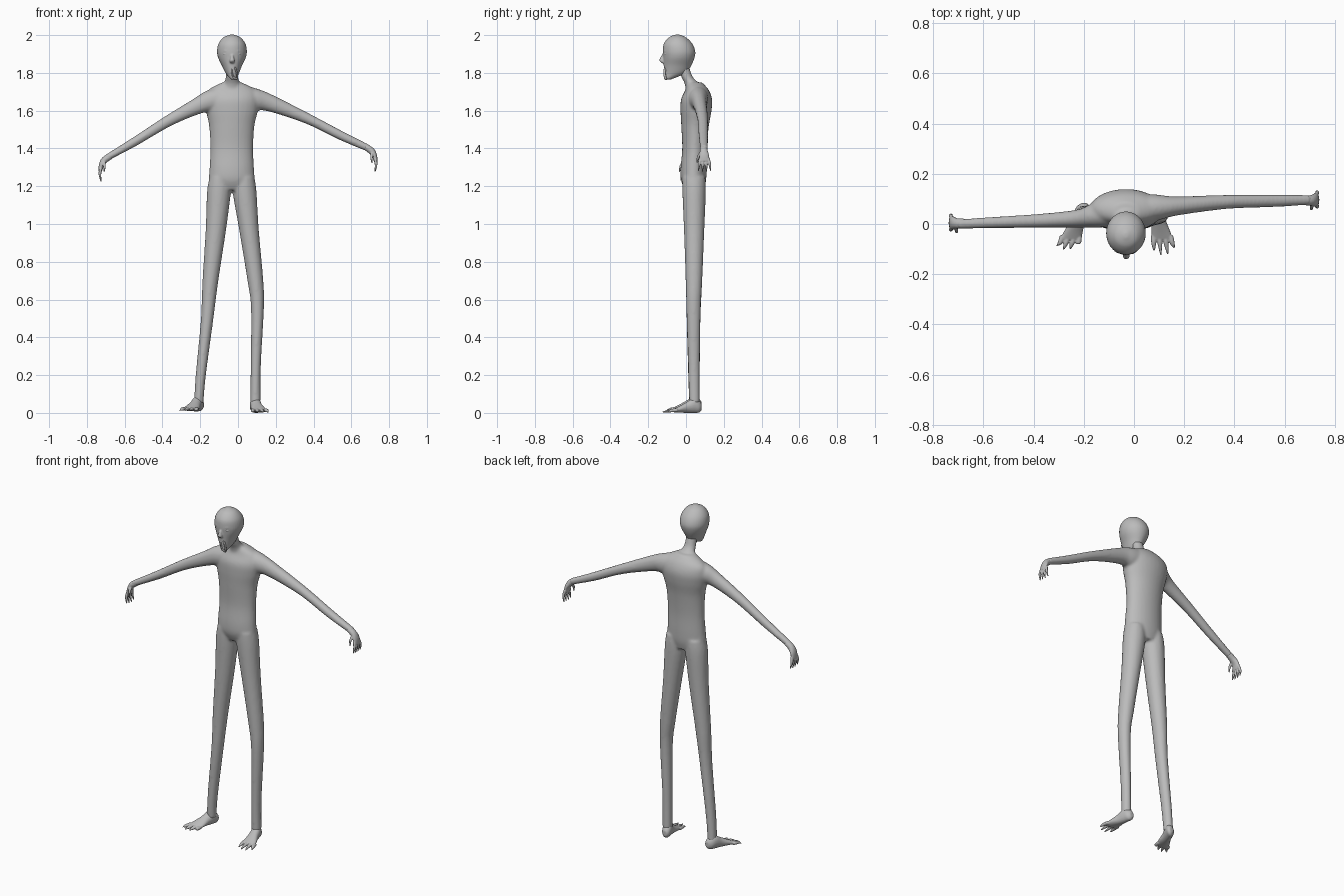
import bpy, bmesh, math
from mathutils import Vector

X, Y, Z = Vector((1, 0, 0)), Vector((0, 1, 0)), Vector((0, 0, 1))
skin = bpy.data.materials.new("grey_skin")
skin.diffuse_color = (0.5, 0.5, 0.5, 1)


def spline(rows, steps):
    """Smooth curve through section rows (x, y, z, half width, half depth)."""
    out = []
    for i in range(len(rows) - 1):
        p = [rows[max(i - 1, 0)], rows[i], rows[i + 1], rows[min(i + 2, len(rows) - 1)]]
        for s in range(steps):
            t = s / steps
            out.append([0.5 * (2 * b + (c - a) * t + (2 * a - 5 * b + 4 * c - d) * t * t
                               + (3 * b - a - 3 * c + d) * t ** 3) for a, b, c, d in zip(*p)])
    return out + [list(rows[-1])]


def loft(bm, rows, hint, normal=None, sides=24, steps=5):
    """Closed tube of elliptical sections; hint is the width direction."""
    rows = spline(rows, steps)
    pts = [Vector(r[:3]) for r in rows]
    rings = []
    for i, r in enumerate(rows):
        n = normal or (pts[min(i + 1, len(pts) - 1)] - pts[max(i - 1, 0)]).normalized()
        u = (hint - n * hint.dot(n)).normalized()
        v = n.cross(u)
        a, b = max(r[3], 0.001), max(r[4], 0.001)
        rings.append([bm.verts.new(pts[i] + u * a * math.cos(k * math.tau / sides)
                                   + v * b * math.sin(k * math.tau / sides)) for k in range(sides)])
    for lo, hi in zip(rings, rings[1:]):
        for k in range(sides):
            j = (k + 1) % sides
            bm.faces.new((lo[k], lo[j], hi[j], hi[k]))
    bm.faces.new(rings[0][::-1])
    bm.faces.new(rings[-1])


def finish(name, bm, voxel, smooth=4):
    """Fuse the overlapping tubes into one soft skin."""
    bmesh.ops.recalc_face_normals(bm, faces=bm.faces)
    me = bpy.data.meshes.new(name)
    bm.to_mesh(me)
    bm.free()
    me.materials.append(skin)
    me.polygons.foreach_set("use_smooth", [True] * len(me.polygons))
    ob = bpy.data.objects.new(name, me)
    bpy.context.collection.objects.link(ob)
    rm = ob.modifiers.new("fuse", 'REMESH')
    rm.mode, rm.voxel_size, rm.use_smooth_shade = 'VOXEL', voxel, True
    sm = ob.modifiers.new("soften", 'SMOOTH')
    sm.factor, sm.iterations = 0.5, smooth
    return ob


# torso, neck, arms and legs
bm = bmesh.new()
loft(bm, [(-.033, .045, 1.18, .10, .05), (-.033, .04, 1.23, .12, .066), (-.033, .04, 1.29, .118, .069),
          (-.033, .045, 1.40, .113, .065), (-.033, .048, 1.52, .120, .073), (-.032, .053, 1.60, .138, .082),
          (-.032, .056, 1.66, .145, .082), (-.032, .058, 1.71, .125, .062), (-.032, .045, 1.75, .05, .04)],
     X, Z, 32)
loft(bm, [(-.032, .05, 1.70, .06, .05), (-.032, .03, 1.745, .042, .038), (-.032, .005, 1.78, .033, .030),
          (-.032, -.015, 1.84, .033, .03)], X, Z)
loft(bm, [(-.06, .05, 1.665, .06, .07), (-.15, .035, 1.65, .05, .058), (-.22, .022, 1.622, .036, .043),
          (-.37, .013, 1.545, .028, .030), (-.55, .006, 1.434, .023, .024), (-.70, .0, 1.348, .019, .017)], Y)
loft(bm, [(.0, .06, 1.67, .06, .07), (.09, .066, 1.658, .052, .060), (.17, .072, 1.64, .038, .045),
          (.37, .088, 1.557, .028, .028), (.55, .092, 1.466, .025, .024), (.70, .096, 1.397, .02, .018)], Y)
loft(bm, [(-.095, .042, 1.25, .055, .06), (-.101, .043, 1.17, .063, .062), (-.117, .043, .97, .054, .054),
          (-.146, .042, .70, .042, .044), (-.163, .040, .50, .033, .037), (-.197, .042, .20, .027, .031),
          (-.208, .045, .05, .025, .028)], X, Z)
loft(bm, [(.032, .042, 1.25, .055, .06), (.035, .043, 1.17, .063, .062), (.058, .043, .97, .052, .054),
          (.092, .042, .70, .042, .044), (.103, .040, .55, .034, .038), (.094, .042, .25, .027, .031),
          (.092, .045, .05, .027, .028)], X, Z)
finish("body", bm, 0.008)

# head with brow, nose and chin
bm = bmesh.new()
loft(bm, [(-.032, -.045, 2.003, .008, .01), (-.032, -.045, 1.988, .045, .045), (-.032, -.042, 1.955, .071, .075),
          (-.032, -.037, 1.915, .079, .086), (-.032, -.038, 1.88, .073, .083), (-.032, -.045, 1.84, .054, .073),
          (-.030, -.057, 1.80, .036, .058), (-.026, -.088, 1.772, .018, .026), (-.026, -.095, 1.764, .008, .01)],
     X, Z, 36)
loft(bm, [(-.031, -.112, 1.905, .006, .008), (-.031, -.124, 1.882, .009, .012),
          (-.031, -.127, 1.862, .014, .013), (-.031, -.112, 1.848, .009, .006)], X, Z, 16)
for s in (-1, 1):
    loft(bm, [(-.032 + s * .012, -.118, 1.909, .004, .004), (-.032 + s * .036, -.106, 1.917, .008, .005),
              (-.032 + s * .062, -.082, 1.915, .004, .004)], Y, None, 12)
finish("head", bm, 0.004, 3)

# almond eyes below the brow
for side, s in (("left", 1), ("right", -1)):
    bm = bmesh.new()
    loft(bm, [(-.032 + s * .018, -.114, 1.895, .001, .001), (-.032 + s * .036, -.105, 1.899, .009, .008),
              (-.032 + s * .056, -.088, 1.903, .001, .001)], Y, None, 16)
    finish(side + "_eye", bm, 0.0015, 1)

# open oval mouth, lips tilted a little to one side
bm = bmesh.new()
lips = []
for k in range(25):
    a = k * math.tau / 24
    px, pz = .013 * math.cos(a), .034 * math.sin(a)
    lips.append((-.019 + px - pz * .22, -.110 - .004 * math.cos(a * 2), 1.800 + pz, .007, .005))
loft(bm, lips, Y, None, 10, 2)
finish("lips", bm, 0.0025, 2)


def hand(name, wrist, s, drop):
    """Palm hanging from the wrist with four pointed fingers and a thumb."""
    w = Vector(wrist)
    at = lambda x, y, z, a, b: (w.x + s * x, w.y + y, w.z - z, a, b)
    bm = bmesh.new()
    loft(bm, [at(-.02, 0, -.01, .019, .017), at(.010, 0, .010, .021, .018), at(.027, .002, .035, .026, .014),
              at(.034, .003, .068 * drop, .028, .010)], Y, None, 16)
    for i in range(4):
        y = -.019 + i * .0145
        loft(bm, [at(.031, y, .055 * drop, .008, .008), at(.036, y * 1.3, .085 * drop, .0075, .0075),
                  at(.030, y * 1.5, .128 * drop - .004 * abs(i - 1.5), .0025, .003)], Y, None, 10)
    loft(bm, [at(.015, -.012, .02, .009, .008), at(.012, -.03, .045, .007, .007),
              at(.014, -.036, .075, .003, .003)], Y, None, 10)
    finish(name, bm, 0.003, 2)


hand("right_hand", (-.695, .002, 1.35), -1, 1.0)
hand("left_hand", (.695, .094, 1.398), 1, .97)


def foot(name, x, lean, reach, lift):
    """Heel, arch and ball with four splayed toes."""
    bm = bmesh.new()
    row = lambda y, z, a, b: (x + lean * (.045 - y), y, z + lift, a, b)
    loft(bm, [row(.083, .032, .012, .016), row(.070, .034, .024, .032), row(.045, .042, .029, .042),
              row(.01, .031, .030, .031), row(-.03, .020, .038, .019), row(-.062, .012, .042, .010)], X, Y, 20)
    for i in range(4):
        o = -.034 + i * .0225
        tip = reach + .010 * (i * (3 - i) - 2) - .007 * i * (-1 if lean > .2 and lean < .45 else 1) * .5
        c = x + lean * .10
        loft(bm, [(c + o, -.045, .014 + lift, .011, .010), (c + o * 1.1 + lean * .02, -.078, .012 + lift, .010, .009),
                  (c + o * 1.2 + lean * .045, -tip, .005 + lift, .003, .003)], X, Y, 10)
    finish(name, bm, 0.0035, 2)


foot("right_foot", -.213, -.38, .108, .008)
foot("left_foot", .092, .20, .128, 0)
